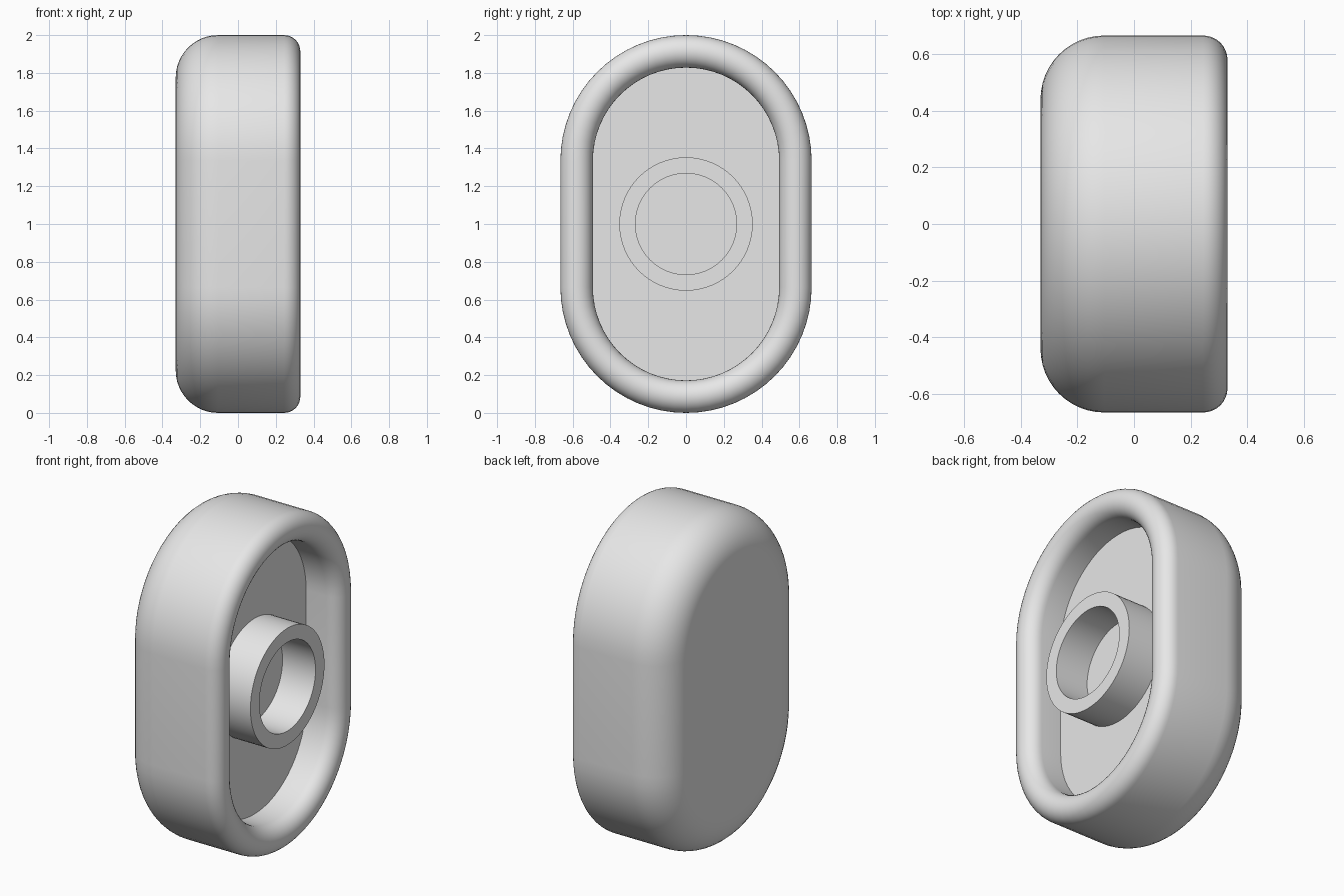
import bpy, bmesh, math

if "Cube" in bpy.data.objects:
    bpy.data.objects.remove(bpy.data.objects["Cube"])

# Main dimensions
HALF_X, RADIUS, STRAIGHT = 0.33, 0.665, 0.335   # half depth, end radius, half straight length
BACK_R, RIM_R = 0.225, 0.086                    # back rounding, rim rounding
FLOOR_X = 0.11                                  # recess floor
SEG = 32

grey = bpy.data.materials.new("light grey")
grey.diffuse_color = (0.8, 0.8, 0.8, 1)
grey.use_nodes = True
grey.node_tree.nodes["Principled BSDF"].inputs["Base Color"].default_value = grey.diffuse_color


def stadium(inset):
    """Outline in y, z: two half circles joined by straight sides."""
    r, pts = RADIUS - inset, []
    for cz, start in ((STRAIGHT, 0), (-STRAIGHT, math.pi)):
        for i in range(SEG + 1):
            a = start + math.pi * i / SEG
            pts.append((r * math.cos(a), 1 + cz + r * math.sin(a)))
    return pts


def circle(radius, n=64):
    return [(radius * math.cos(2 * math.pi * i / n), 1 + radius * math.sin(2 * math.pi * i / n))
            for i in range(n)]


def loft(name, sections, closed=False):
    """Join (x, outline) sections; cap the ends unless the loop is closed."""
    bm = bmesh.new()
    rings = [[bm.verts.new((x, y, z)) for y, z in pts] for x, pts in sections]
    pairs = list(zip(rings, rings[1:])) + ([(rings[-1], rings[0])] if closed else [])
    for a, b in pairs:
        for i in range(len(a)):
            j = (i + 1) % len(a)
            bm.faces.new((a[i], a[j], b[j], b[i]))
    if not closed:
        bm.faces.new(rings[0])
        bm.faces.new(rings[-1])
    bmesh.ops.recalc_face_normals(bm, faces=bm.faces)
    mesh = bpy.data.meshes.new(name)
    bm.to_mesh(mesh)
    bm.free()
    mesh.materials.append(grey)
    ob = bpy.data.objects.new(name, mesh)
    bpy.context.collection.objects.link(ob)
    bpy.ops.object.select_all(action='DESELECT')
    ob.select_set(True)
    bpy.context.view_layer.objects.active = ob
    bpy.ops.object.shade_smooth_by_angle(angle=math.radians(35))
    return ob


# Body: rounded back, straight wall, half-round rim, recess down to its floor
profile = []
for i in range(13):
    a = math.pi / 2 * i / 12
    profile.append((BACK_R * (1 - math.sin(a)), -HALF_X + BACK_R * (1 - math.cos(a))))
for i in range(17):
    a = math.pi * i / 16
    profile.append((RIM_R * (1 - math.cos(a)), HALF_X - RIM_R * (1 - math.sin(a))))
profile.append((2 * RIM_R, FLOOR_X))
loft("body", [(x, stadium(inset)) for inset, x in profile])

# Hollow boss standing on the recess floor
loft("boss", [(FLOOR_X - 0.01, circle(0.353)), (HALF_X, circle(0.353)),
              (HALF_X, circle(0.268)), (FLOOR_X - 0.01, circle(0.268))], closed=True)
